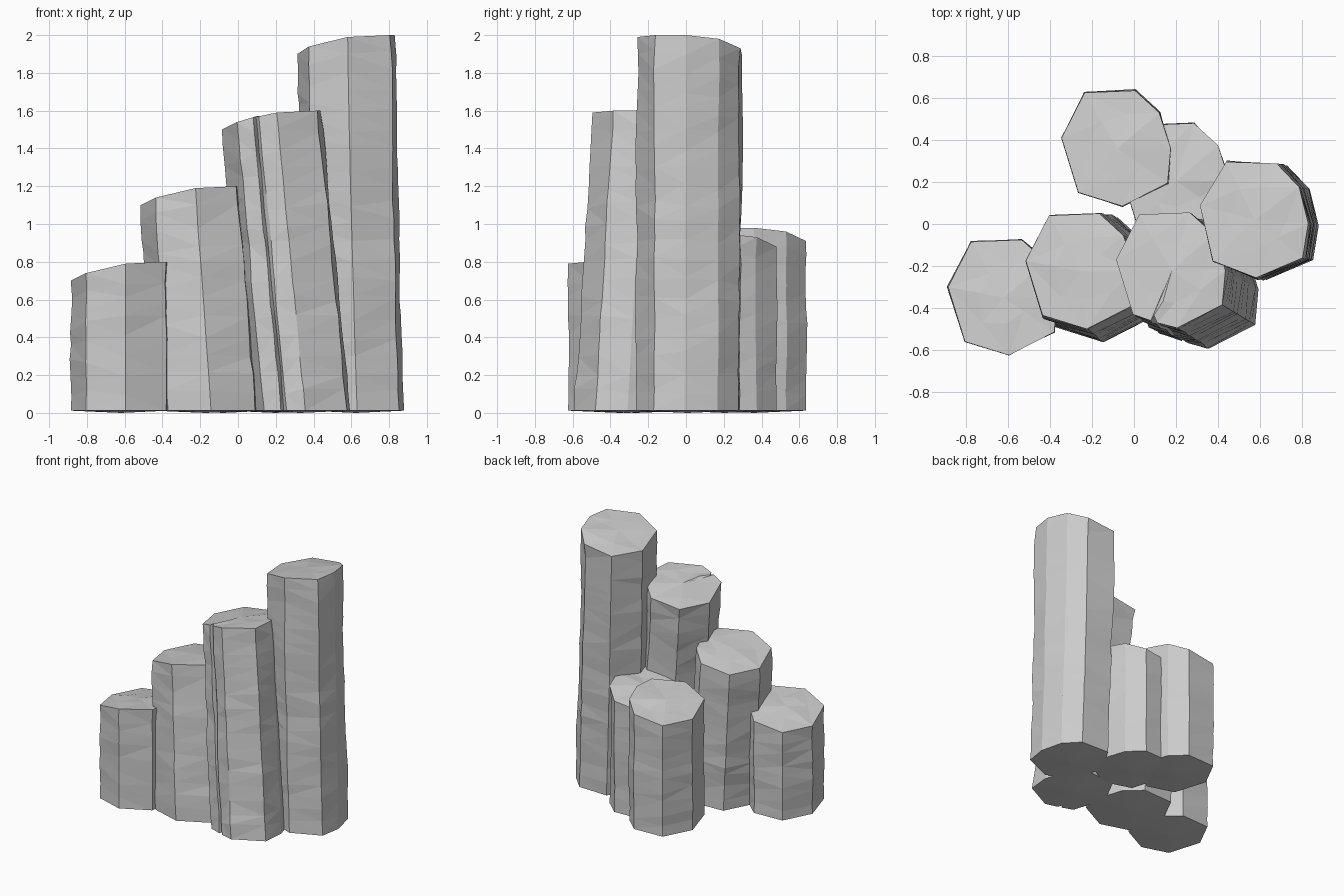
import bpy, bmesh, random
from math import radians
from mathutils import Matrix, Vector

random.seed(4)
if "Cube" in bpy.data.objects:
    bpy.data.objects.remove(bpy.data.objects["Cube"])

# One stone colour for every column
stone = bpy.data.materials.new("grey_stone")
stone.use_nodes = True
GREY = (0.6, 0.6, 0.6, 1)
stone.diffuse_color = GREY
stone.node_tree.nodes["Principled BSDF"].inputs["Base Color"].default_value = GREY

# Shared eight-sided outline: x, y and how far the rim drops at that corner
OUTLINE = [(-.265, .05, .10), (-.155, .265, .10), (.085, .275, .07), (.2, .17, .02),
           (.255, 0, 0), (.24, -.165, 0), (.025, -.275, .01), (-.185, -.21, .06)]
# Shallow, narrow split in the front face
SPLIT = [(-.07, -.25, .03), (-.085, -.215, .03), (-.1, -.24, .035)]
BASE = 0.012


def column(name, x, y, height, lean=(0, 0), bend=1.0, flare=1.0, turn=0, split=False):
    """Stack wavering rings from the ground to a sloping, slightly domed top."""
    outline = OUTLINE[:7] + (SPLIT if split else []) + OUTLINE[7:]
    spin = Matrix.Rotation(radians(turn), 2)
    bm = bmesh.new()
    levels = max(6, round(height / 0.1))
    wobble = [0.0] * len(outline)
    rings = []
    for i in range(levels + 1):
        t = i / levels
        shift = (1 - t) ** bend
        ring = []
        for k, (px, py, drop) in enumerate(outline):
            edge = i in (0, levels)
            wobble[k] = 0 if edge else wobble[k] * .7 + random.uniform(-.022, .022)
            waver = 0 if edge else random.uniform(-.02, .02)
            size = (1 + wobble[k]) * (1 + (flare - 1) * shift)
            corner = spin @ Vector((px, py)) * size + Vector(lean) * shift
            z = BASE + (height - drop - BASE) * t + waver
            ring.append(bm.verts.new((x + corner.x, y + corner.y, z)))
        rings.append(ring)

    # Sides
    n = len(outline)
    for low, high in zip(rings, rings[1:]):
        for k in range(n):
            j = (k + 1) % n
            bm.faces.new((low[j], low[k], high[k], high[j]))

    # Underside, dipping to the ground in the middle
    foot = bm.verts.new((x + lean[0], y + lean[1], 0))
    for k in range(n):
        bm.faces.new((rings[0][k], rings[0][(k + 1) % n], foot))

    # Top, with an uneven inner ring
    middle = Vector((x, y, height - .035))
    inner = []
    for v in rings[-1]:
        p = middle.lerp(v.co, random.uniform(.4, .6))
        p.z += random.uniform(-.008, .008)
        inner.append(bm.verts.new(p))
    centre = bm.verts.new(middle)
    for k in range(n):
        j = (k + 1) % n
        bm.faces.new((rings[-1][j], rings[-1][k], inner[k], inner[j]))
        bm.faces.new((inner[j], inner[k], centre))

    bmesh.ops.recalc_face_normals(bm, faces=bm.faces)
    bmesh.ops.triangulate(bm, faces=[f for f in bm.faces if len(f.verts) == 4])
    mesh = bpy.data.meshes.new(name)
    bm.to_mesh(mesh)
    bm.free()
    mesh.materials.append(stone)
    obj = bpy.data.objects.new(name, mesh)
    bpy.context.collection.objects.link(obj)


# Front row climbing from the model's right to its left
column("shortest_column", -.62, -.35, .80)
column("second_column", -.25, -.225, 1.20, lean=(.08, -.04), flare=1.08)
column("third_column", .18, -.22, 1.60, lean=(.15, -.09), flare=1.03, split=True)
column("tallest_column", .575, .02, 2.00, lean=(.05, -.01), bend=1.3, turn=-4)

# Back pair
column("back_column", -.08, .36, .98)
column("back_inner_column", .20, .205, .95)
